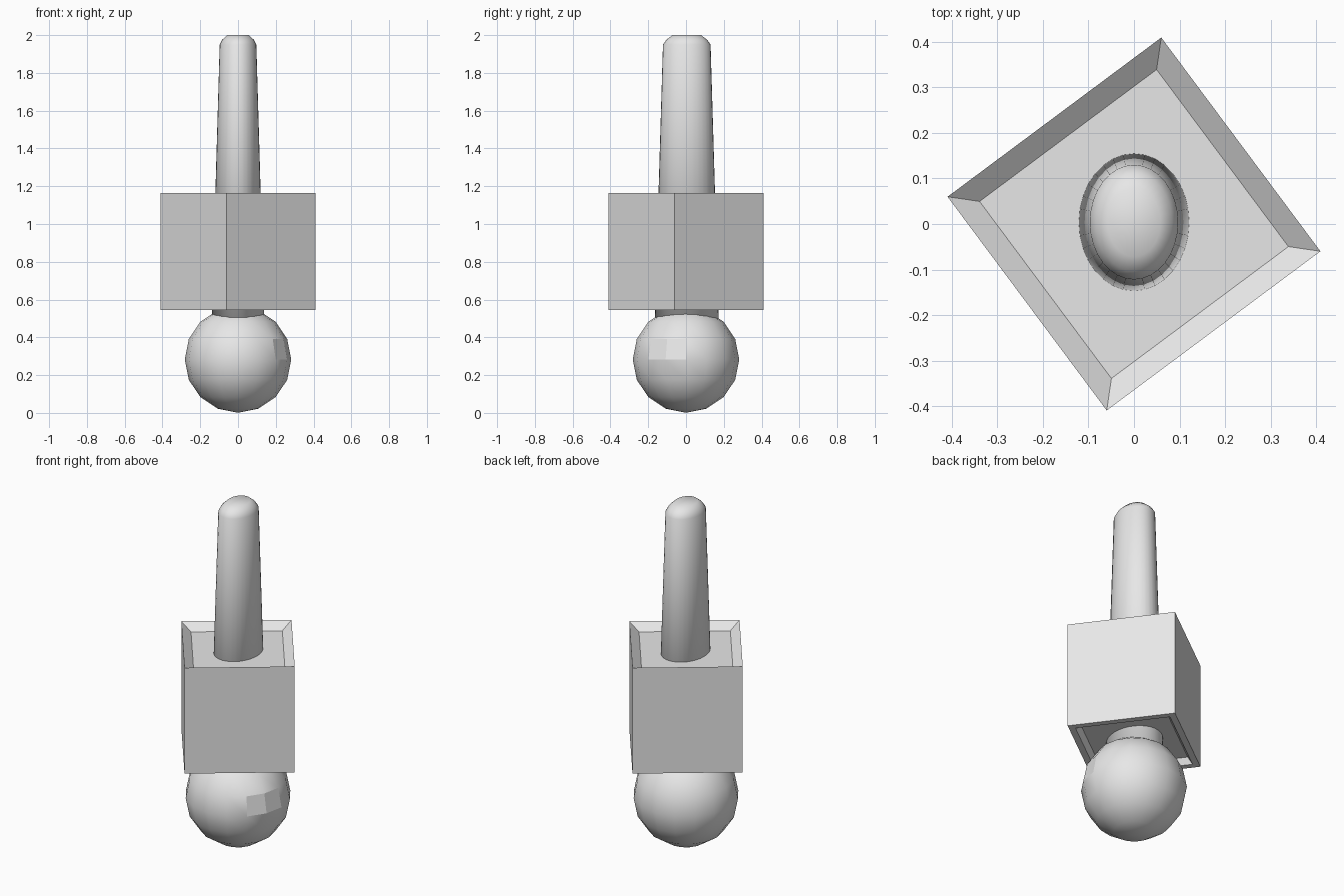
import bpy, bmesh, math
from mathutils import Vector

cube = bpy.data.objects.get("Cube")
if cube:
    bpy.data.objects.remove(cube)

grey = bpy.data.materials.new("plain grey")
grey.use_nodes = True
colour = (0.8, 0.8, 0.8, 1)
grey.diffuse_color = colour
grey.node_tree.nodes["Principled BSDF"].inputs["Base Color"].default_value = colour


def finish(bm, name):
    bmesh.ops.recalc_face_normals(bm, faces=bm.faces)
    mesh = bpy.data.meshes.new(name)
    bm.to_mesh(mesh)
    bm.free()
    mesh.materials.append(grey)
    obj = bpy.data.objects.new(name, mesh)
    bpy.context.collection.objects.link(obj)
    return obj


def loft(name, rings, sides, start=0.0, y_offset=0.0):
    """Stack elliptical rings (x radius, y radius, z) and cap both ends."""
    bm = bmesh.new()
    loops = []
    for rx, ry, z in rings:
        angles = [start + math.tau * i / sides for i in range(sides)]
        loops.append([bm.verts.new((rx * math.cos(a), ry * math.sin(a) + y_offset, z))
                      for a in angles])
    for low, high in zip(loops, loops[1:]):
        for i in range(sides):
            j = (i + 1) % sides
            bm.faces.new((low[i], low[j], high[j], high[i]))
    bm.faces.new(loops[0][::-1])
    bm.faces.new(loops[-1])
    return finish(bm, name)


# Turned square block with a sloped tray on top and a rimmed recess below
profile = [(0.335, 0.58), (0.365, 0.545), (0.414, 0.545),
           (0.414, 1.165), (0.343, 1.125)]
loft("block", [(r, r, z) for r, z in profile], 4, math.atan2(-0.06, 0.41))

# Tapered oval post running through the block, with a rounded tip
post = loft("post", [(0.14, 0.17, 0.48), (0.097, 0.126, 1.95),
                     (0.084, 0.108, 1.975), (0.058, 0.076, 2.0)], 32, 0, 0.004)
for p in post.data.polygons:
    p.use_smooth = True

# Ball at the foot, with two faceted faces on one side
bm = bmesh.new()
bmesh.ops.create_uvsphere(bm, u_segments=16, v_segments=8, radius=0.282)
for f in bm.faces:
    c = f.calc_center_median()
    azimuth = math.degrees(math.atan2(c.y, c.x))
    f.smooth = not (-45 < azimuth < 0 and 0 < c.z < 0.1)
bmesh.ops.translate(bm, verts=bm.verts, vec=Vector((0, 0, 0.283)))
finish(bm, "ball")
